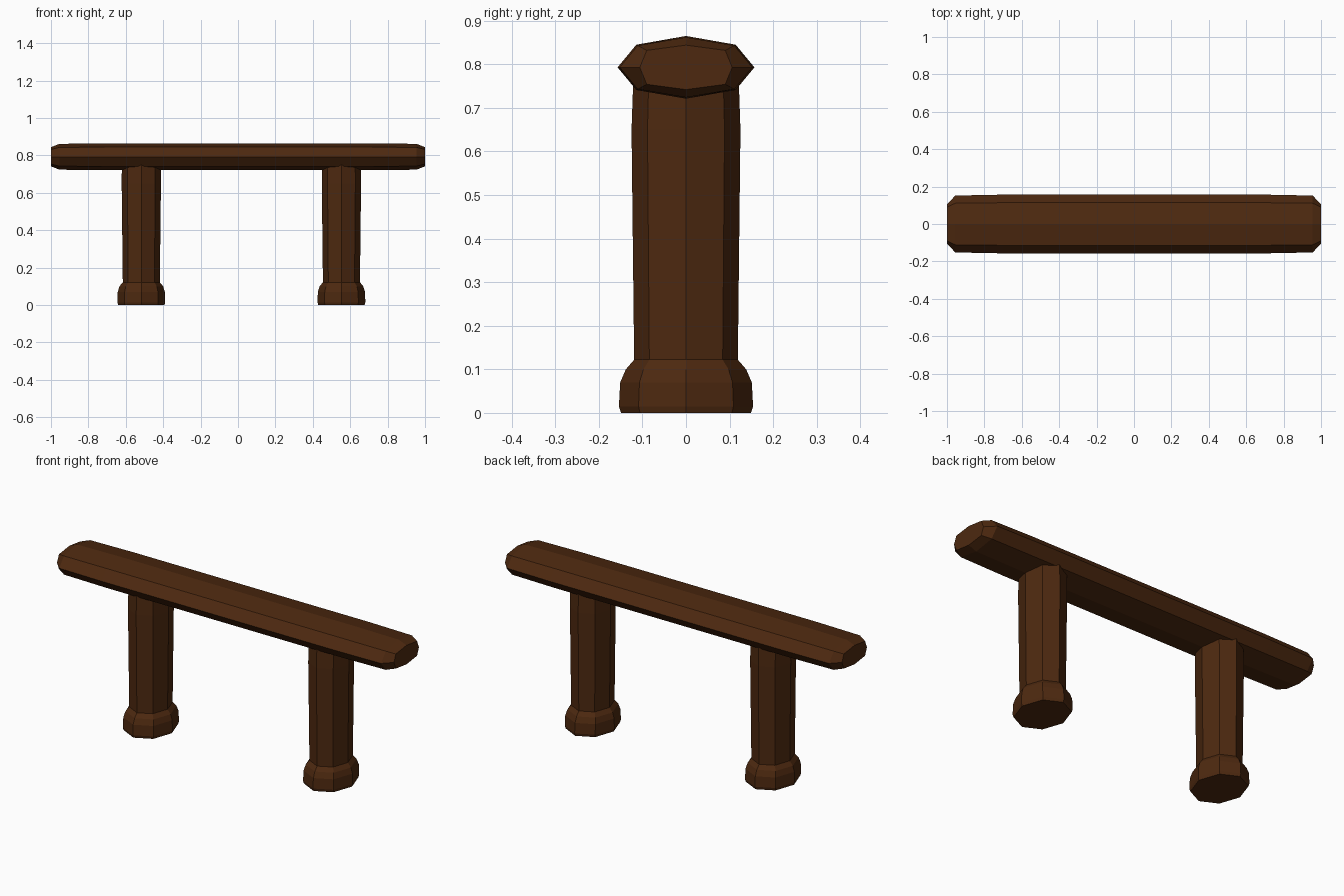
import bpy, bmesh
from math import cos, sin, pi

if "Cube" in bpy.data.objects:
    bpy.data.objects.remove(bpy.data.objects["Cube"])

wood = bpy.data.materials.new("dark_wood")
wood.diffuse_color = (0.075, 0.022, 0.005, 1)
wood.use_nodes = True
wood.node_tree.nodes["Principled BSDF"].inputs["Base Color"].default_value = wood.diffuse_color


def loft(name, rings):
    """Skin a list of equal-sized point rings and cap both ends."""
    bm = bmesh.new()
    loops = [[bm.verts.new(p) for p in ring] for ring in rings]
    n = len(loops[0])
    for a, b in zip(loops, loops[1:]):
        for i in range(n):
            j = (i + 1) % n
            bm.faces.new((a[i], a[j], b[j], b[i]))
    bm.faces.new(loops[0])
    bm.faces.new(loops[-1])
    bmesh.ops.recalc_face_normals(bm, faces=bm.faces)
    mesh = bpy.data.meshes.new(name)
    bm.to_mesh(mesh)
    bm.free()
    mesh.materials.append(wood)
    obj = bpy.data.objects.new(name, mesh)
    bpy.context.collection.objects.link(obj)
    return obj


# Seat beam: flattened octagon section with chamfered ends
def section(x, half_y, shoulder_y, half_z, shoulder_z):
    zc = 0.793
    quarter = [(half_y, 0), (shoulder_y, shoulder_z), (0, half_z), (-shoulder_y, shoulder_z),
               (-half_y, 0), (-shoulder_y, -shoulder_z), (0, -half_z), (shoulder_y, -shoulder_z)]
    return [(x, y, zc + z) for y, z in quarter]


tip = (0.106, 0.09, 0.051, 0.039)
shoulder = (0.152, 0.111, 0.069, 0.05)
middle = (0.157, 0.114, 0.072, 0.052)
seat_rings = [(-1, tip), (-0.955, shoulder), (-0.7, middle),
              (0.7, middle), (0.955, shoulder), (1, tip)]
loft("seat_beam", [section(x, *s) for x, s in seat_rings])

# Legs: eight-sided posts with a flared foot, (z, x radius, y radius)
profile = [(0, 0.124, 0.149), (0.015, 0.128, 0.154), (0.07, 0.126, 0.151),
           (0.1, 0.117, 0.138), (0.122, 0.099, 0.119),
           (0.65, 0.105, 0.125), (0.765, 0.104, 0.121)]
for name, cx in (("left_leg", -0.517), ("right_leg", 0.553)):
    loft(name, [[(cx + rx * cos(i * pi / 4), ry * sin(i * pi / 4), z) for i in range(8)]
                for z, rx, ry in profile])
